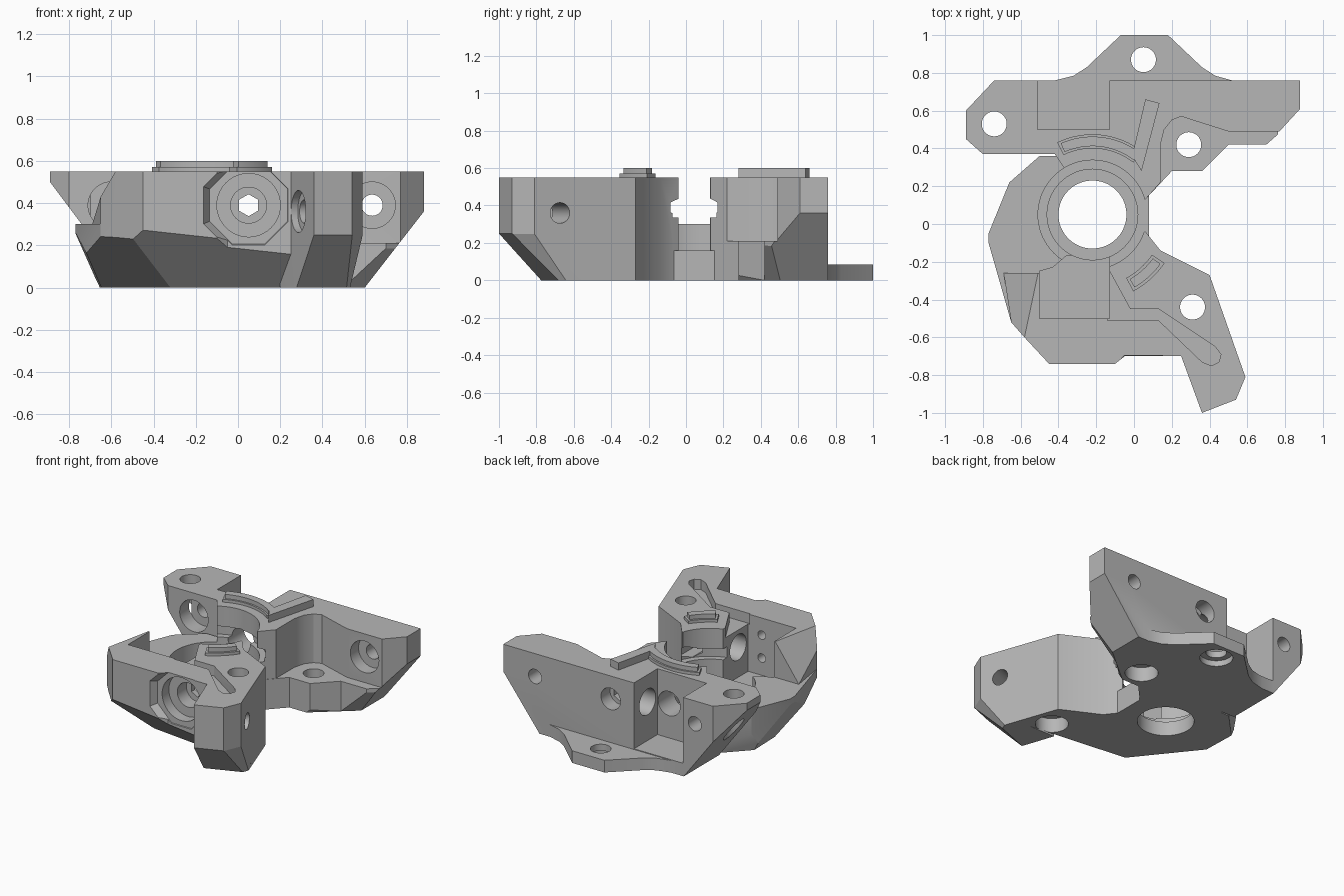
import bpy, bmesh, math
from mathutils import Vector

cube = bpy.data.objects.get("Cube")
if cube:
    bpy.data.objects.remove(cube, do_unlink=True)

grey = bpy.data.materials.new("mid_grey")
grey.use_nodes = True
tone = (0.47, 0.47, 0.47, 1)
grey.diffuse_color = tone
grey.node_tree.nodes["Principled BSDF"].inputs["Base Color"].default_value = tone

TOP, SCREW_Z = 0.55, 0.39
CX, CY = -0.22, 0.05          # axis of the main bore


def make_object(name, bm):
    bmesh.ops.recalc_face_normals(bm, faces=bm.faces[:])
    mesh = bpy.data.meshes.new(name)
    bm.to_mesh(mesh)
    bm.free()
    mesh.materials.append(grey)
    obj = bpy.data.objects.new(name, mesh)
    bpy.context.scene.collection.objects.link(obj)
    return obj


def prism(name, outline, z0, z1, cuts=()):
    """Extrude an outline upward, then trim it with (point, normal) planes."""
    bm = bmesh.new()
    face = bm.faces.new([bm.verts.new((x, y, z0)) for x, y in outline])
    ext = bmesh.ops.extrude_face_region(bm, geom=[face])["geom"]
    bmesh.ops.translate(bm, vec=(0, 0, z1 - z0),
                        verts=[g for g in ext if isinstance(g, bmesh.types.BMVert)])
    for point, normal in cuts:
        res = bmesh.ops.bisect_plane(bm, geom=bm.verts[:] + bm.edges[:] + bm.faces[:],
                                     plane_co=point, plane_no=Vector(normal).normalized(),
                                     clear_outer=True)
        edges = [g for g in res["geom_cut"] if isinstance(g, bmesh.types.BMEdge)]
        if edges:
            bmesh.ops.edgenet_fill(bm, edges=edges)
    return make_object(name, bm)


def box(name, x0, x1, y0, y1, z0, z1):
    return prism(name, [(x0, y0), (x1, y0), (x1, y1), (x0, y1)], z0, z1)


def rod(start, end, radius, sides=40):
    """Cylinder between two points, used to cut holes."""
    a, b = Vector(start), Vector(end)
    bm = bmesh.new()
    bmesh.ops.create_cone(bm, cap_ends=True, segments=sides, radius1=radius,
                          radius2=radius, depth=(b - a).length)
    turn = (b - a).to_track_quat("Z", "Y").to_matrix().to_4x4()
    bmesh.ops.transform(bm, matrix=turn, verts=bm.verts[:])
    bmesh.ops.translate(bm, vec=(a + b) / 2, verts=bm.verts[:])
    return make_object("hole_cutter", bm)


def underslope(p, q, rise):
    """Plane climbing outward from the ground line p-q (counter-clockwise)."""
    n = Vector((q[1] - p[1], p[0] - q[0], 0)).normalized() * rise
    return (p[0], p[1], 0), (n.x, n.y, -1)


def combine(target, tool, operation):
    mod = target.modifiers.new(operation.lower(), "BOOLEAN")
    mod.operation, mod.solver, mod.object = operation, "EXACT", tool
    bpy.context.view_layer.objects.active = target
    bpy.ops.object.modifier_apply(modifier=mod.name)
    bpy.data.objects.remove(tool, do_unlink=True)


def arc(r0, r1, a0, a1, steps=16):
    """Outline of a curved strip round the main bore."""
    angles = [math.radians(a0 + (a1 - a0) * i / steps) for i in range(steps + 1)]
    ring = [(r1, a) for a in angles] + [(r0, a) for a in reversed(angles)]
    return [(CX + r * math.cos(a), CY + r * math.sin(a)) for r, a in ring]


# Back block with sloped undersides at both ends
right_slope = ((0.88, 0, 0.36), (0.36, 0, -0.28))
body = prism("bracket_body", [
    (-0.89, 0.45), (-0.8, 0.37), (-0.42, 0.37), (-0.36, 0.28), (-0.22, 0.1),
    (0.06, 0.13), (0.14, 0.22), (0.14, 0.42), (0.16, 0.5), (0.2, 0.55), (0.25, 0.57),
    (0.31, 0.55), (0.5, 0.49), (0.77, 0.49), (0.88, 0.61), (0.88, 0.76),
    (-0.74, 0.76), (-0.89, 0.6)], 0, TOP,
    [right_slope, ((-0.89, 0, 0.5), (-0.2, 0, -0.15)),
     underslope((0.5, 0.42), (0.62, 0.52), 1.45)])

# Low ledge beside the back block
ledge = prism("ledge", [(-0.1, 0.1), (0.06, 0.13), (0.2, 0.28), (0.36, 0.28), (0.5, 0.42),
                        (0.7, 0.42), (0.78, 0.49), (0.78, 0.6), (0, 0.6)], 0, 0.21,
              [right_slope, underslope((0.5, 0.42), (0.62, 0.52), 1.45)])

# Thin mounting lug at the back
lug = prism("rear_lug", [(-0.42, 0.7), (0.54, 0.7), (0.52, 0.76), (0.43, 0.785), (0.36, 0.83),
                         (0.18, 1), (-0.07, 1), (-0.25, 0.83), (-0.32, 0.785), (-0.42, 0.76)],
            0, 0.085)

# Side crescent, front wall and their sloped underside
foot = [(-0.5, 0.34), (-0.654, 0.18), (-0.647, -0.056), (-0.32, -0.467), (0.26, -0.534)]
slopes = [underslope(p, q, rise) for p, q, rise in zip(foot, foot[1:], (4, 2.1, 0.83, 0.95))]
crescent = prism("side_crescent", [
    (-0.5, 0.36), (-0.66, 0.22), (-0.77, -0.05), (-0.77, -0.1), (-0.65, -0.52),
    (-0.58, -0.6), (-0.45, -0.74), (-0.1, -0.74), (-0.1, 0.36)], 0, 0.3, slopes)
front = prism("front_block", [
    (-0.69, -0.26), (-0.65, -0.52), (-0.58, -0.6), (-0.45, -0.74), (-0.1, -0.74),
    (-0.05, -0.7), (0.25, -0.7), (0.523, -0.62), (0.4, -0.27), (0.14, -0.14),
    (0.06, -0.04), (-0.14, -0.1), (-0.14, -0.26)], 0, TOP,
    slopes[2:] + [((-0.69, -0.26, 0.3), (-0.0825, 0.0175, 0.0601))])

# Angled tail of the front block
tail = prism("front_tail", [(0.2, -0.55), (0.25, -0.7), (0.36, -1), (0.54, -0.93),
                            (0.59, -0.81), (0.498, -0.55)], 0, TOP,
             [underslope((0.273, -0.776), (0.453, -0.706), 1.04),
              underslope((0.43, -0.884), (0.48, -0.764), 2.08)])

# Base bridge under the open side of the bore
bridge = box("base_bridge", -0.25, 0.08, -0.3, 0.4, 0, 0.16)

for part in (ledge, lug, crescent, front, tail, bridge):
    combine(body, part, "UNION")

# Stepped bore with a retaining groove
cutters = [rod((CX, CY, z0), (CX, CY, z1), r, 72)
           for z0, z1, r in ((-0.1, 0.7, 0.18), (0.1, 0.7, 0.24), (0.16, 0.7, 0.288),
                             (0.335, 0.41, 0.33))]

# Pockets and the shallow channel on top
cutters += [
    box("rear_pocket", -0.51, -0.13, 0.5, 0.9, 0.09, 0.7),
    prism("front_pocket", [(-0.5, -0.5), (-0.13, -0.5), (-0.13, -0.15), (-0.36, -0.17),
                           (-0.43, -0.23), (-0.5, -0.25)], 0.15, 0.7),
    prism("top_channel", [(-0.14, -0.51), (0.13, -0.51), (0.36, -0.73), (0.41, -0.75),
                          (0.45, -0.73), (0.46, -0.69), (0.43, -0.65), (0.13, -0.45),
                          (-0.02, -0.45), (-0.14, -0.23)], 0.48, 0.7)]

# Vertical bolt holes, some widened from below
cutters += [rod((x, y, -0.1), (x, y, 0.7), 0.066)
            for x, y in ((-0.74, 0.53), (0.29, 0.42), (0.05, 0.87), (0.31, -0.44))]
cutters += [rod((x, y, -0.1), (x, y, depth), 0.105)
            for x, y, depth in ((0.29, 0.42, 0.1), (0.31, -0.44, 0.1), (0.05, 0.87, 0.04))]

# Front-to-back screw holes with counterbores
for x, y0, y1 in ((0.635, 0.35, 0.58), (-0.6, 0.32, 0.48)):
    cutters += [rod((x, y0, SCREW_Z), (x, y1, SCREW_Z), 0.11),
                rod((x, y0, SCREW_Z), (x, 0.9, SCREW_Z), 0.05)]
for y0, y1, r, sides in ((-0.9, -0.62, 0.15, 40), (-0.9, -0.52, 0.085, 40),
                         (-0.9, 0.9, 0.052, 6), (0.66, 0.9, 0.075, 40)):
    cutters.append(rod((0.05, y0, SCREW_Z), (0.05, y1, SCREW_Z), r, sides))

# Flared octagonal seat round the front screw
bm = bmesh.new()
rings = []
for y, r in ((-0.8, 0.27), (-0.695, 0.2)):
    angles = [math.radians(45 * i + 22.5) for i in range(8)]
    rings.append([bm.verts.new((0.05 + r * math.cos(a), y, SCREW_Z + r * math.sin(a)))
                  for a in angles])
    bm.faces.new(rings[-1])
for i in range(8):
    j = (i + 1) % 8
    bm.faces.new((rings[0][i], rings[0][j], rings[1][j], rings[1][i]))
# Keep the seat clear of the tail
res = bmesh.ops.bisect_plane(bm, geom=bm.verts[:] + bm.edges[:] + bm.faces[:],
                             plane_co=(0.245, 0, 0), plane_no=(1, 0, 0), clear_outer=True)
bmesh.ops.edgenet_fill(bm, edges=[g for g in res["geom_cut"]
                                  if isinstance(g, bmesh.types.BMEdge)])
cutters.append(make_object("screw_seat", bm))

# Cross holes in the tail and in the pocket walls
cutters += [rod((0.03, -0.877, 0.36), (0.77, -0.583, 0.36), 0.055),
            rod((0.22, -0.825, 0.36), (0.32, -0.785, 0.36), 0.1),
            rod((-0.3, 0.61, 0.36), (0, 0.61, 0.36), 0.09),
            rod((-0.22, 0.2, 0.33), (-0.22, 0.6, 0.33), 0.085),
            rod((-0.3, -0.39, 0.36), (0.1, -0.39, 0.36), 0.09)]
cutters += [rod((-0.235, -0.4, z), (-0.235, -0.6, z), 0.03) for z in (0.27, 0.43)]

for cutter in cutters:
    combine(body, cutter, "DIFFERENCE")

# Raised stepped ridges on the top faces
ridges = [
    prism("rear_arc_step", arc(0.35, 0.425, 52, 116), 0.54, 0.57),
    prism("rear_arc_ridge", arc(0.362, 0.413, 53, 114), 0.54, 0.6),
    prism("rear_leg_ridge", [(0.04, 0.28), (0.135, 0.64), (0.06, 0.66), (-0.01, 0.36)],
          0.54, 0.6),
    prism("front_arc_step", arc(0.38, 0.46, -62, -34), 0.54, 0.57),
    prism("front_arc_ridge", arc(0.395, 0.445, -60, -36), 0.54, 0.6)]

for obj in [body] + ridges:
    bpy.ops.object.select_all(action="DESELECT")
    obj.select_set(True)
    bpy.context.view_layer.objects.active = obj
    bpy.ops.object.shade_smooth_by_angle(angle=math.radians(25))
